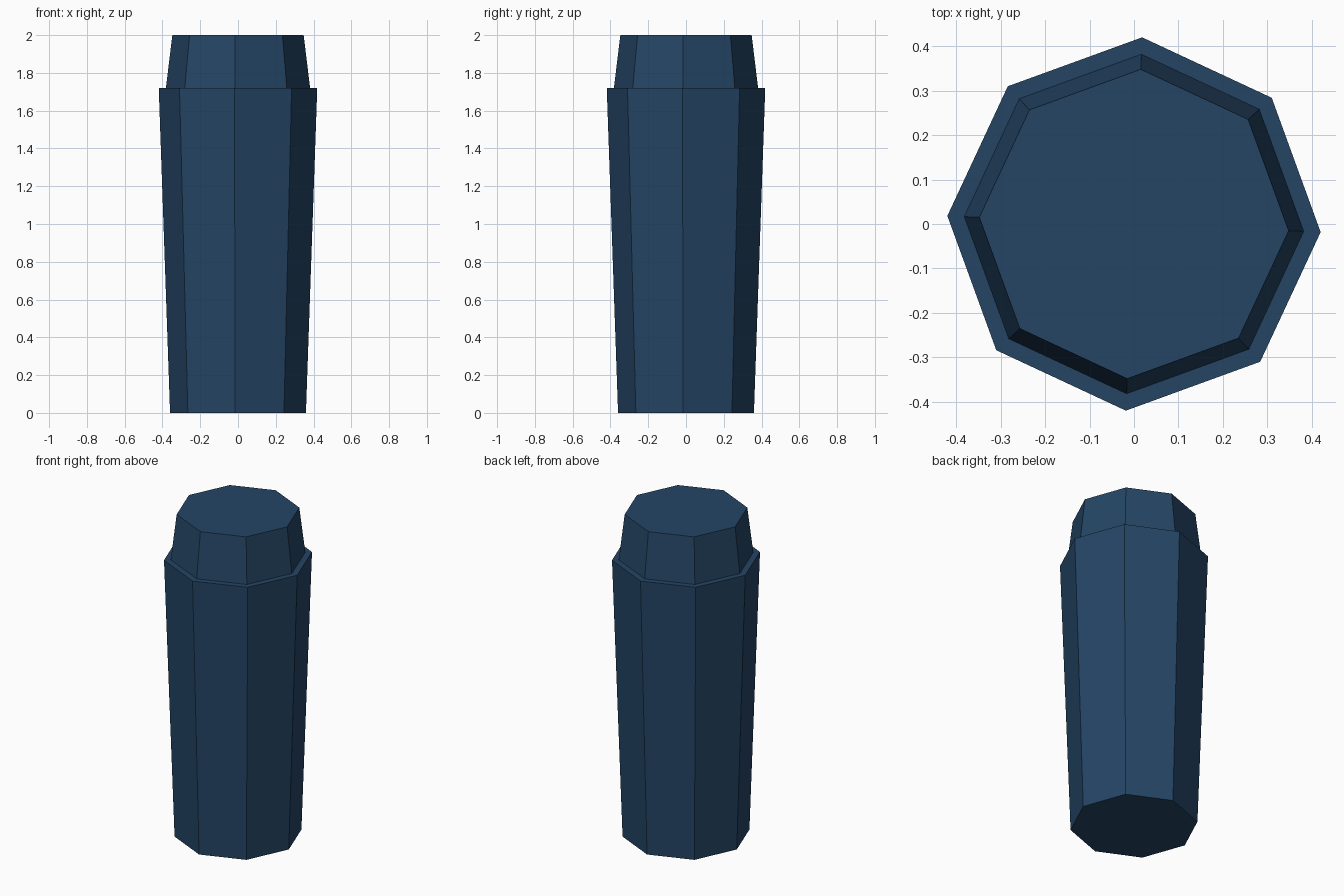
import bpy, bmesh, math

if "Cube" in bpy.data.objects:
    bpy.data.objects.remove(bpy.data.objects["Cube"])

SIDES = 8
TURN = math.radians(-2.5)
# (radius, height): tapered body, flat shoulder, narrowing cap
PROFILE = [(0.36, 0.0), (0.42, 1.72), (0.382, 1.72), (0.348, 2.0)]

blue = bpy.data.materials.new("dark_blue")
blue.diffuse_color = (0.018, 0.06, 0.13, 1)
blue.use_nodes = True
blue.node_tree.nodes["Principled BSDF"].inputs["Base Color"].default_value = blue.diffuse_color

# Stack octagonal rings and bridge them into one closed shell
bm = bmesh.new()
rings = []
for r, z in PROFILE:
    angles = [TURN + i * math.tau / SIDES for i in range(SIDES)]
    rings.append([bm.verts.new((r * math.cos(a), r * math.sin(a), z)) for a in angles])
for low, high in zip(rings, rings[1:]):
    for i in range(SIDES):
        j = (i + 1) % SIDES
        bm.faces.new((low[i], low[j], high[j], high[i]))

# Flat ends
bm.faces.new(rings[0][::-1])
bm.faces.new(rings[-1])
bmesh.ops.recalc_face_normals(bm, faces=bm.faces)

mesh = bpy.data.meshes.new("capped_canister")
bm.to_mesh(mesh)
bm.free()
mesh.materials.append(blue)
obj = bpy.data.objects.new("capped_canister", mesh)
bpy.context.collection.objects.link(obj)
